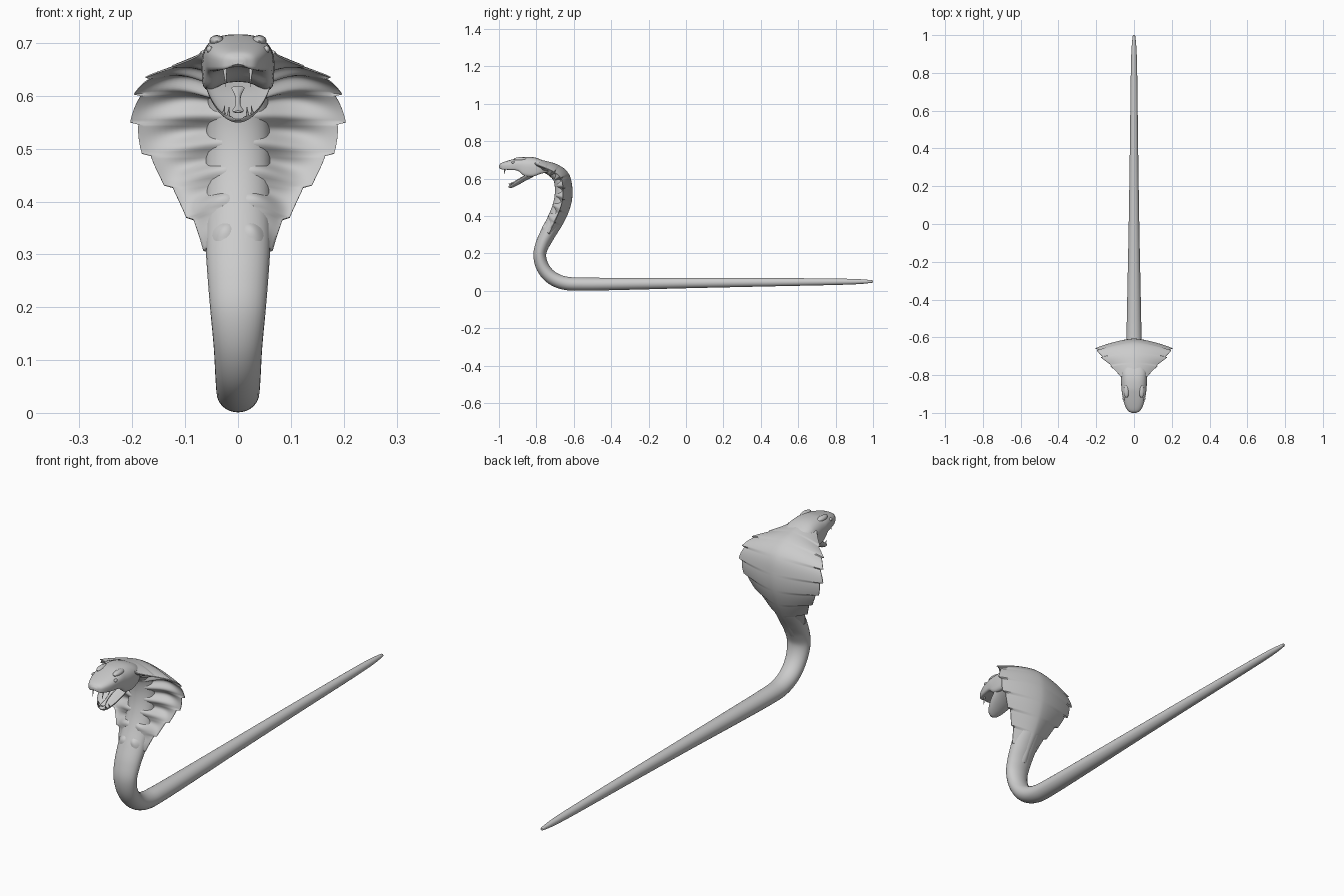
import bpy, bmesh, math
from mathutils import Vector

cube = bpy.data.objects.get("Cube")
if cube:
    bpy.data.objects.remove(cube, do_unlink=True)

grey = bpy.data.materials.new("plain grey")
grey.use_nodes = True
grey.diffuse_color = (0.6, 0.6, 0.6, 1)
grey.node_tree.nodes["Principled BSDF"].inputs["Base Color"].default_value = grey.diffuse_color


def finish(name, bm):
    bmesh.ops.recalc_face_normals(bm, faces=bm.faces)
    mesh = bpy.data.meshes.new(name)
    bm.to_mesh(mesh)
    bm.free()
    mesh.materials.append(grey)
    obj = bpy.data.objects.new(name, mesh)
    bpy.context.collection.objects.link(obj)
    bpy.ops.object.select_all(action='DESELECT')
    obj.select_set(True)
    bpy.context.view_layer.objects.active = obj
    bpy.ops.object.shade_smooth_by_angle(angle=math.radians(45))
    return obj


def loft(name, rings):
    """Skin closed rings of equal length and cap both ends."""
    bm = bmesh.new()
    rows = [[bm.verts.new(p) for p in ring] for ring in rings]
    n = len(rows[0])
    for a, b in zip(rows, rows[1:]):
        for i in range(n):
            j = (i + 1) % n
            bm.faces.new((a[i], a[j], b[j], b[i]))
    bm.faces.new(rows[0])
    bm.faces.new(rows[-1])
    return finish(name, bm)


def smooth(points, steps):
    """Catmull-Rom samples: (phase inside segment, values)."""
    pts = [Vector(p) for p in points]
    pts = [2 * pts[0] - pts[1]] + pts + [2 * pts[-1] - pts[-2]]
    out = []
    for k in range(1, len(pts) - 2):
        a, b, c, d = pts[k - 1:k + 3]
        for i in range(steps):
            t = i / steps
            out.append((t, (2 * b + (c - a) * t + (2 * a - 5 * b + 4 * c - d) * t ** 2
                            + (3 * b - a - 3 * c + d) * t ** 3) / 2))
    out.append((1.0, pts[-2]))
    return out


def framed(samples):
    """Add the belly-side normal (y, z) to every sample."""
    res = []
    for i, (t, v) in enumerate(samples):
        d = samples[min(i + 1, len(samples) - 1)][1] - samples[max(i - 1, 0)][1]
        length = math.hypot(d[0], d[1])
        res.append((t, v, -d[1] / length, d[0] / length))
    return res


def power(v, e):
    return math.copysign(abs(v) ** e, v)


def angles(n):
    return [2 * math.pi * i / n for i in range(n)]


# Path values: y, z, half width, half depth
tail = [(1, .05, .002, .002), (.985, .05, .008, .008), (.85, .049, .016, .016),
        (.4, .046, .022, .023), (0, .042, .028, .028), (-.3, .038, .034, .032),
        (-.55, .036, .039, .035), (-.65, .042, .041, .036), (-.72, .072, .043, .036),
        (-.765, .125, .046, .035), (-.782, .19, .052, .034)]
# Neck values: y, z, half width, half depth, hood half width
neck = [(-.767, .25, .057, .037, .05), (-.737, .31, .061, .041, .066),
        (-.703, .37, .062, .044, .098), (-.675, .43, .062, .046, .14),
        (-.658, .49, .062, .047, .182), (-.655, .55, .06, .046, .204),
        (-.667, .605, .058, .044, .197), (-.703, .64, .056, .038, .175),
        (-.75, .662, .055, .031, .125), (-.81, .68, .055, .026, .07)]

# Body: oval tube from the tail tip to the back of the head
loft("body", [[(v[2] * math.cos(a), v[0] + ny * v[3] * math.sin(a), v[1] + nz * v[3] * math.sin(a))
               for a in angles(28)]
              for t, v, ny, nz in framed(smooth(tail + [p[:4] for p in neck], 8))])

# Hood: thin crescent with ribs in front and a saw-toothed rim
COLS = 36
rings = []
hood_rows = framed(smooth(neck, 14))
for row, (t, v, ny, nz) in enumerate(hood_rows):
    along = row / (len(hood_rows) - 1)
    grow = math.sin(math.pi * along) ** 0.6 if 0 < along < 1 else 0
    width = v[4] - .016 * grow * t
    edge = .022 + .028 * grow
    back, front = [], []
    for c in range(COLS + 1):
        s = 2 * c / COLS - 1
        x = s * width
        b = -v[3] * 1.03 + edge * abs(s) ** 1.6
        rib = .5 + .5 * math.cos(2 * math.pi * (t + .35 * s * s - .3))
        thick = 1.7 * v[3] * math.exp(-(x / .08) ** 2) + .022 * grow * rib * math.sin(math.pi * abs(s) ** .8)
        f = b + .003 + thick * (1 - s ** 4)
        back.append((x, v[0] + ny * b, v[1] + nz * b))
        front.append((x, v[0] + ny * f, v[1] + nz * f))
    rings.append(back + front[::-1])
loft("hood", rings)

# Upper head: y, bottom, top, half width
skull = [(-1, .657, .672, .012), (-.987, .648, .684, .034), (-.95, .644, .697, .052),
         (-.9, .638, .71, .063), (-.865, .61, .716, .067), (-.82, .605, .715, .069),
         (-.78, .62, .704, .066), (-.73, .635, .68, .045)]
rings = []
for t, v in smooth(skull, 5):
    mid, h = (v[1] + v[2]) / 2, (v[2] - v[1]) / 2
    ring = []
    for a in angles(36):
        s = math.sin(a)
        lift = power(s, .85) if s >= 0 else -abs(s) ** .4 * (1.15 - .55 * s ** 4)
        ring.append((v[3] * power(math.cos(a), .75), v[0], mid + h * lift))
    rings.append(ring)
loft("upper_head", rings)

# Lower jaw: scooped trough, y, z, half width, depth
jaw = [(-.79, .645, .062, .02), (-.84, .628, .063, .03), (-.88, .605, .056, .03),
       (-.915, .582, .043, .026), (-.938, .566, .027, .019), (-.949, .56, .01, .008)]
rings = []
for t, v, ny, nz in framed(smooth(jaw, 5)):
    ring = []
    for a in angles(32):
        s = math.sin(a)
        off = v[3] * (s if s > 0 else .55 * abs(s))
        # the trough floor lies inside the outer skin
        ring.append((v[2] * math.cos(a), v[0] - abs(ny) * off * -.4, v[1] - abs(nz) * off))
    rings.append(ring)
loft("lower_jaw", rings)

# Tongue: slim flat strip, wider at both ends
tongue = [(-.86, .615, .013, .004), (-.885, .6, .006, .005), (-.915, .582, .005, .005),
          (-.935, .572, .011, .004), (-.945, .57, .006, .002)]
loft("tongue", [[(v[2] * math.cos(a), v[0] + ny * v[3] * math.sin(a), v[1] + nz * v[3] * math.sin(a))
                 for a in angles(12)] for t, v, ny, nz in framed(smooth(tongue, 5))])


def spike(name, base, tip, radius):
    base, tip = Vector(base), Vector(tip)
    axis = tip - base
    bm = bmesh.new()
    bmesh.ops.create_cone(bm, cap_ends=True, segments=10, radius1=radius, radius2=.0003,
                          depth=axis.length)
    bm.transform(axis.to_track_quat('Z', 'Y').to_matrix().to_4x4())
    bmesh.ops.translate(bm, verts=bm.verts, vec=(base + tip) / 2)
    return finish(name, bm)


def ball(name, centre, size):
    bm = bmesh.new()
    bmesh.ops.create_uvsphere(bm, u_segments=16, v_segments=10, radius=1)
    bmesh.ops.scale(bm, verts=bm.verts, vec=size)
    bmesh.ops.translate(bm, verts=bm.verts, vec=centre)
    return finish(name, bm)


# Paired fangs, lower teeth, brows and eyes
for side, k in (("left", 1), ("right", -1)):
    spike(side + "_fang", (k * .025, -.966, .66), (k * .023, -.974, .617), .005)
    spike(side + "_lower_tooth", (k * .018, -.936, .558), (k * .017, -.95, .58), .004)
    spike(side + "_rear_tooth", (k * .027, -.926, .566), (k * .025, -.935, .582), .003)
    ball(side + "_brow", (k * .04, -.885, .704), (.014, .035, .011))
    ball(side + "_eye", (k * .054, -.925, .688), (.006, .009, .007))
